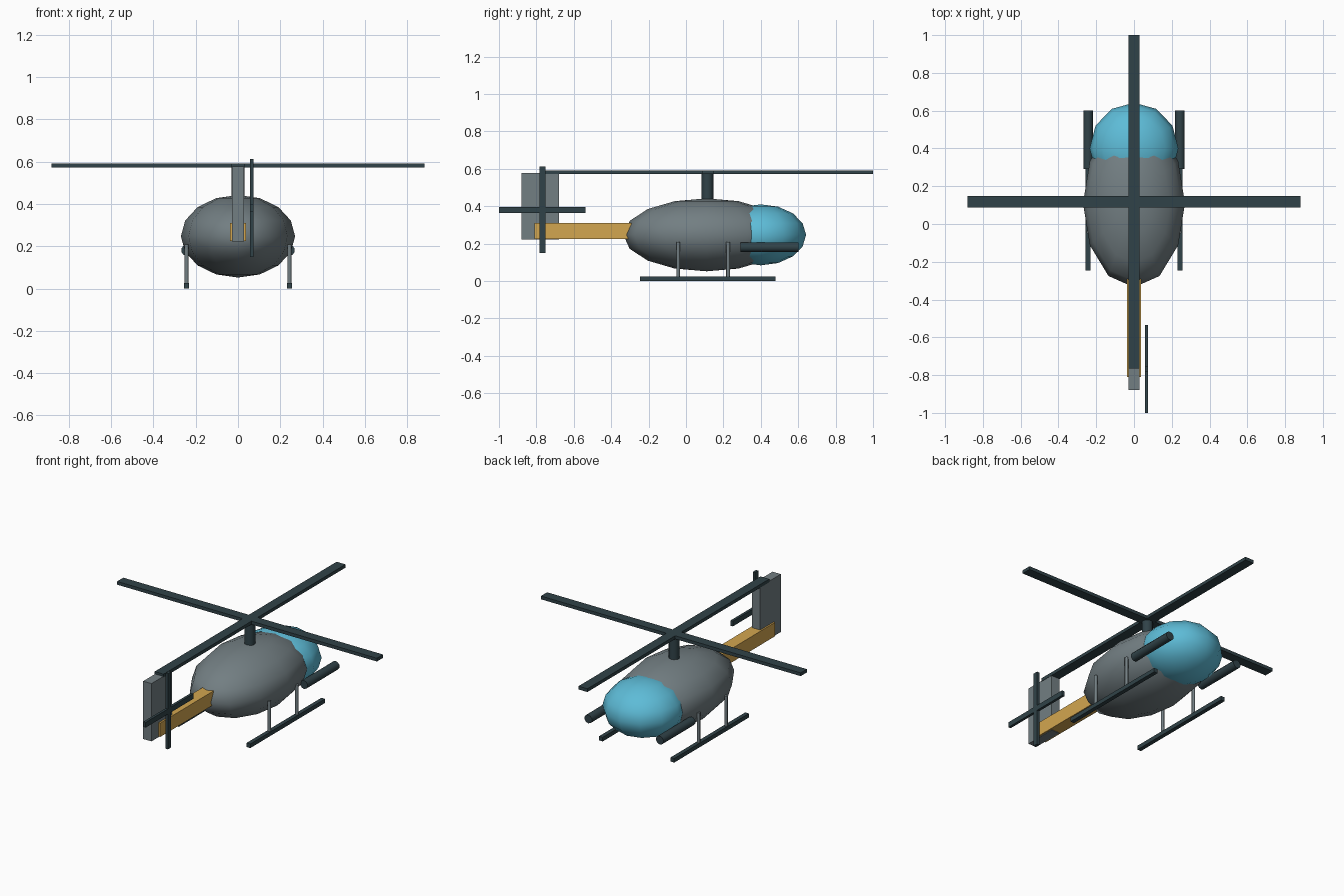
import bpy
from math import radians

if "Cube" in bpy.data.objects:
    bpy.data.objects.remove(bpy.data.objects["Cube"])


def material(name, rgb):
    m = bpy.data.materials.new(name)
    m.diffuse_color = (*rgb, 1)
    m.use_nodes = True
    m.node_tree.nodes["Principled BSDF"].inputs["Base Color"].default_value = m.diffuse_color
    return m


GREY = material("slate_grey", (0.17, 0.21, 0.225))
DARK = material("dark_slate", (0.03, 0.055, 0.065))
YELLOW = material("ochre", (0.65, 0.38, 0.08))
BLUE = material("glass_blue", (0.11, 0.5, 0.68))


def finish(name, mat, smooth=None):
    ob = bpy.context.object
    ob.name = ob.data.name = name
    ob.data.materials.append(mat)
    bpy.ops.object.transform_apply(location=False, rotation=True, scale=True)
    if smooth:
        bpy.ops.object.shade_smooth_by_angle(angle=radians(smooth))
    return ob


def box(name, loc, size, mat):
    bpy.ops.mesh.primitive_cube_add(size=1, location=loc)
    bpy.context.object.scale = size
    return finish(name, mat)


def ellipsoid(name, loc, radii, mat):
    bpy.ops.mesh.primitive_uv_sphere_add(segments=12, ring_count=8, radius=1, location=loc)
    bpy.context.object.scale = radii
    return finish(name, mat, 60)


def cylinder(name, loc, r, depth, mat, sides=10, rot=(0, 0, 0)):
    bpy.ops.mesh.primitive_cylinder_add(vertices=sides, radius=r, depth=depth,
                                        location=loc, rotation=rot)
    return finish(name, mat, 50)


# Fuselage and glazed nose
ellipsoid("fuselage", (0, 0.11, 0.247), (0.27, 0.445, 0.195), GREY)
ellipsoid("canopy", (0, 0.40, 0.247), (0.235, 0.242, 0.163), BLUE)

# Tail boom and fin
box("tail_boom", (0, -0.51, 0.268), (0.076, 0.60, 0.085), YELLOW)
box("tail_fin", (0, -0.78, 0.40), (0.056, 0.20, 0.355), GREY)

# Main rotor
cylinder("rotor_mast", (0, 0.115, 0.49), 0.031, 0.18, DARK, 12)
box("main_blade_across", (0, 0.1175, 0.582), (1.765, 0.06, 0.02), DARK)
box("main_blade_along", (0, 0.1175, 0.582), (0.06, 1.765, 0.02), DARK)

# Tail rotor
box("tail_blade_upright", (0.065, -0.768, 0.381), (0.016, 0.032, 0.464), DARK)
box("tail_blade_level", (0.065, -0.768, 0.381), (0.016, 0.464, 0.032), DARK)

# Landing skids with struts, and side pods
for side, s in (("left", -1), ("right", 1)):
    box(f"{side}_skid", (s * 0.243, 0.117, 0.0125), (0.025, 0.725, 0.025), DARK)
    for end, y in (("rear", -0.042), ("nose", 0.225)):
        cylinder(f"{side}_{end}_strut", (s * 0.243, y, 0.113), 0.01, 0.19, GREY, 8)
    cylinder(f"{side}_pod", (s * 0.243, 0.447, 0.181), 0.026, 0.31, DARK, 10,
             (radians(90), 0, 0))
